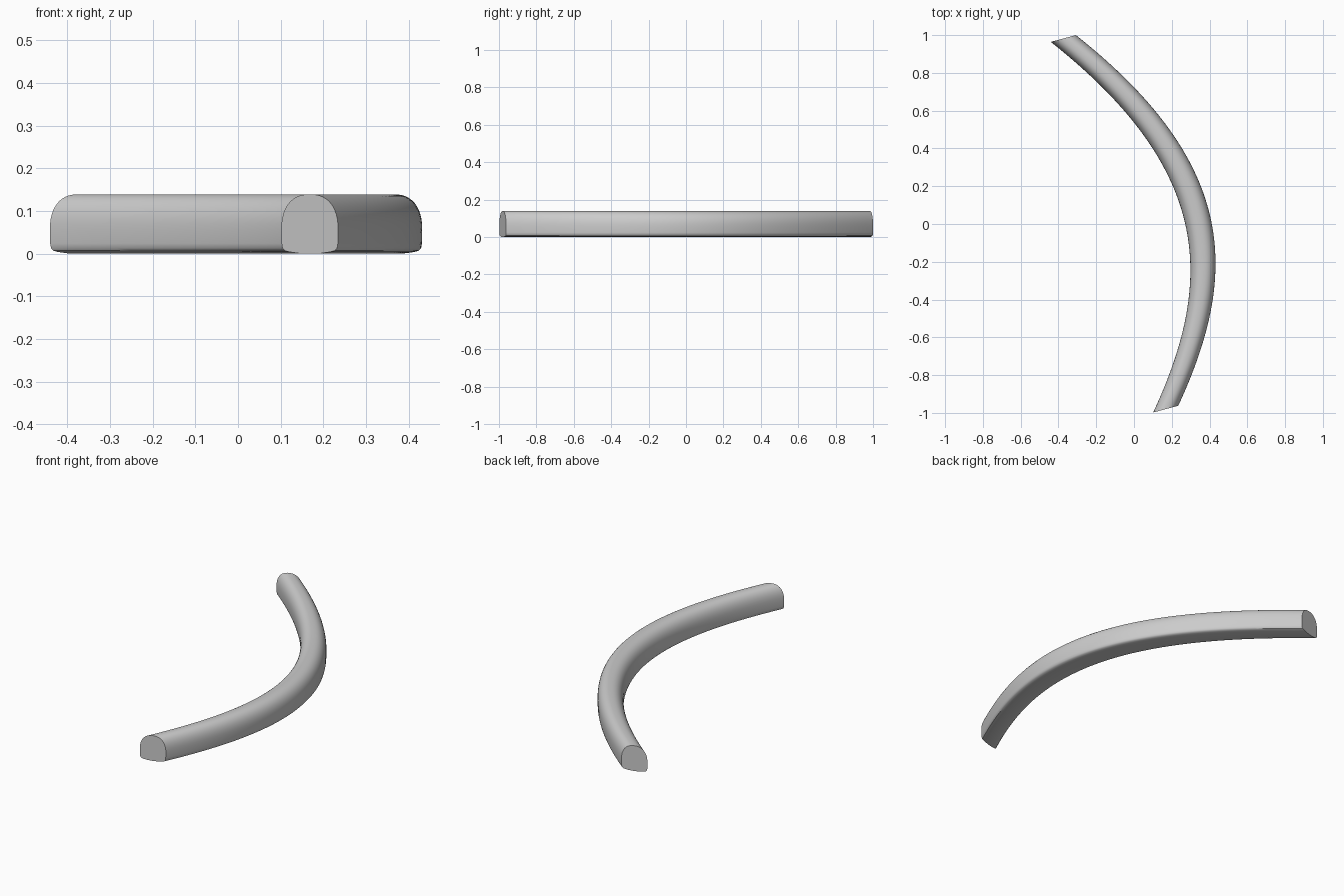
import bpy, bmesh
from math import sin, cos, pi
from mathutils import Vector

if "Cube" in bpy.data.objects:
    bpy.data.objects.remove(bpy.data.objects["Cube"])

# half of the domed cross-section, from bottom centre to top centre: (u, z), u in -1..1
half = [(0, 0), (0.4, 0.001), (0.72, 0.004), (0.88, 0.007), (0.96, 0.013), (0.99, 0.024)]
N = 12
for i in range(N + 1):
    a = pi / 2 * i / N
    half.append((cos(a) ** 0.85, 0.055 + 0.084 * sin(a) ** 0.85 if i else 0.055))
half[-1] = (0, 0.139)
profile = half + [(-u, z) for u, z in half[-2:0:-1]]

# plan path of the bar; the section keeps one fixed, slightly turned direction
P = [Vector(p) for p in ((-0.374, 0.982), (0.50, 0.29), (0.482, -0.30), (0.168, -0.98))]
across = Vector((0.0665, 0.018))


def path(t):
    s = 1 - t
    return P[0] * s**3 + P[1] * 3 * s * s * t + P[2] * 3 * s * t * t + P[3] * t**3


# sweep the section along the path
bm = bmesh.new()
rings = []
STEPS = 64
for k in range(STEPS + 1):
    c = path(k / STEPS)
    rings.append([bm.verts.new((*(c + across * u), z)) for u, z in profile])
n = len(profile)
for a, b in zip(rings, rings[1:]):
    for i in range(n):
        j = (i + 1) % n
        bm.faces.new((a[i], a[j], b[j], b[i]))

# flat end caps
bm.faces.new(rings[0])
bm.faces.new(rings[-1][::-1])
bmesh.ops.recalc_face_normals(bm, faces=bm.faces)

mesh = bpy.data.meshes.new("curved_bar")
bm.to_mesh(mesh)
bm.free()
bar = bpy.data.objects.new("curved_bar", mesh)
bpy.context.collection.objects.link(bar)
bpy.context.view_layer.objects.active = bar
bar.select_set(True)
bpy.ops.object.shade_smooth_by_angle(angle=0.6)
